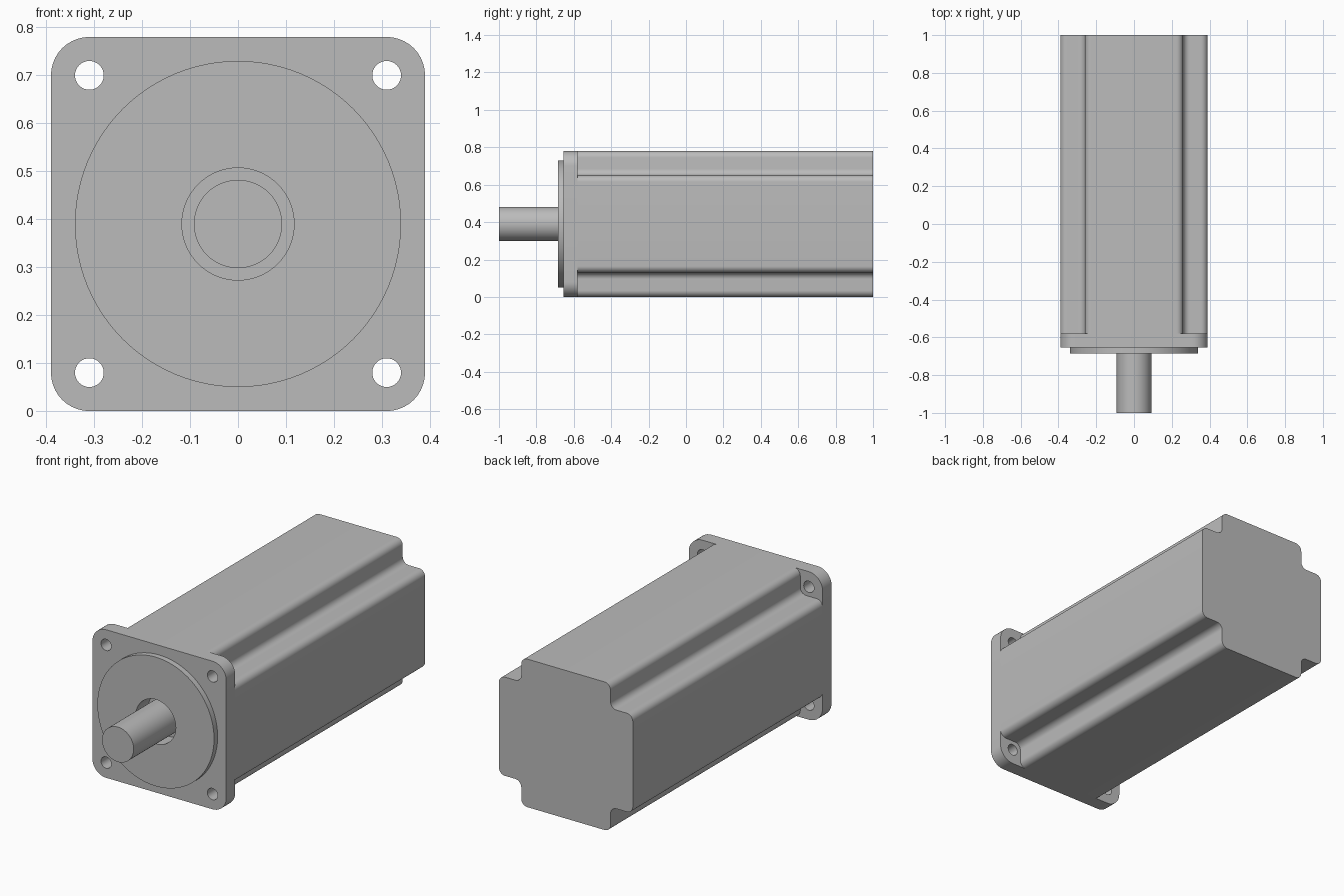
import bpy, bmesh, math
from mathutils import Vector

cube = bpy.data.objects.get("Cube")
if cube:
    bpy.data.objects.remove(cube)

MID = 0.39      # half width of the housing and height of the shaft axis
NOTCH = 0.26    # inner edge of the corner notches

grey = bpy.data.materials.new("machined_grey")
grey.use_nodes = True
grey.diffuse_color = (0.5, 0.5, 0.5, 1)
grey.node_tree.nodes["Principled BSDF"].inputs["Base Color"].default_value = (0.5, 0.5, 0.5, 1)


def circle(x, z, r, n=64):
    return [(x + r * math.cos(math.tau * i / n), z + r * math.sin(math.tau * i / n))
            for i in range(n)]


def fillet(points, radius, steps=10):
    """Round every right-angled corner of an outline."""
    out = []
    for i, p in enumerate(points):
        p = Vector(p)
        a = (Vector(points[i - 1]) - p).normalized() * radius
        b = (Vector(points[(i + 1) % len(points)]) - p).normalized() * radius
        for s in range(steps + 1):
            t = math.pi / 2 * s / steps
            out.append(tuple(p + a * (1 - math.sin(t)) + b * (1 - math.cos(t))))
    return out


def extrude(name, loops, y0, y1):
    """Fill outlines (the later ones are holes) and extrude along y."""
    bm = bmesh.new()
    edges = []
    for loop in loops:
        vs = [bm.verts.new((x, y0, MID + z)) for x, z in loop]
        edges += [bm.edges.new((v, vs[i - 1])) for i, v in enumerate(vs)]
    if len(loops) == 1:
        bm.faces.new(vs)
    else:
        bmesh.ops.triangle_fill(bm, edges=edges, use_beauty=True)
    new = bmesh.ops.extrude_face_region(bm, geom=bm.faces[:])["geom"]
    moved = [g for g in new if isinstance(g, bmesh.types.BMVert)]
    bmesh.ops.translate(bm, verts=moved, vec=(0, y1 - y0, 0))
    bmesh.ops.recalc_face_normals(bm, faces=bm.faces[:])
    mesh = bpy.data.meshes.new(name)
    bm.to_mesh(mesh)
    bm.free()
    mesh.materials.append(grey)
    ob = bpy.data.objects.new(name, mesh)
    bpy.context.collection.objects.link(ob)
    bpy.ops.object.select_all(action="DESELECT")
    ob.select_set(True)
    bpy.context.view_layer.objects.active = ob
    bpy.ops.object.shade_smooth_by_angle(angle=math.radians(30))
    return ob


# Housing: square section with a filleted notch along each corner
corner = [(MID, NOTCH), (NOTCH, NOTCH), (NOTCH, MID)]
outline = []
for sx, sz in ((1, 1), (-1, 1), (-1, -1), (1, -1)):
    pts = [(sx * x, sz * z) for x, z in corner]
    outline += pts if sx * sz > 0 else pts[::-1]
extrude("motor_housing", [fillet(outline, 0.035)], -0.58, 1.0)

# Mounting flange with four bolt holes and a shaft clearance bore
square = [(MID, MID), (-MID, MID), (-MID, -MID), (MID, -MID)]
bolts = [circle(sx * 0.31, sz * 0.31, 0.03, 32) for sx in (1, -1) for sz in (1, -1)]
bore = circle(0, 0, 0.117)
extrude("mounting_flange", [fillet(square, 0.08), bore] + bolts, -0.655, -0.58)

# Raised locating ring and output shaft
extrude("locating_ring", [circle(0, 0, 0.34, 96), bore], -0.685, -0.655)
extrude("output_shaft", [circle(0, 0, 0.092)], -1.0, -0.58)
